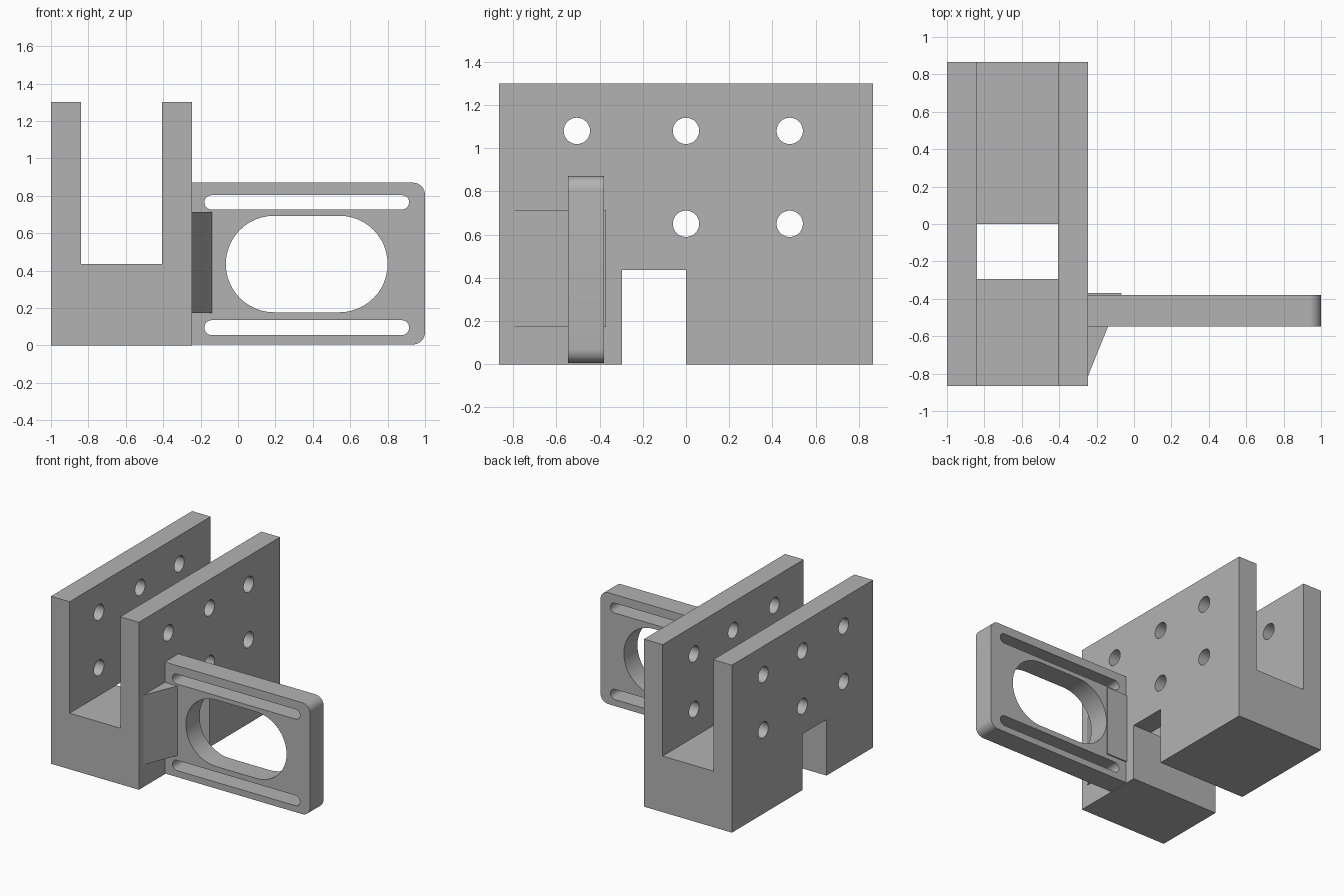
import bpy, bmesh, math
from mathutils import Vector

if "Cube" in bpy.data.objects:
    bpy.data.objects.remove(bpy.data.objects["Cube"])

grey = bpy.data.materials.new("light grey")
grey.diffuse_color = (0.45, 0.45, 0.45, 1)
grey.use_nodes = True
grey.node_tree.nodes["Principled BSDF"].inputs["Base Color"].default_value = grey.diffuse_color


def prism(name, outline, lift, direction):
    """Extrude a closed outline (2D points placed by lift) along direction."""
    bm = bmesh.new()
    face = bm.faces.new([bm.verts.new(lift(a, b)) for a, b in outline])
    new = bmesh.ops.extrude_face_region(bm, geom=[face])["geom"]
    verts = [v for v in new if isinstance(v, bmesh.types.BMVert)]
    bmesh.ops.translate(bm, verts=verts, vec=Vector(direction))
    bmesh.ops.recalc_face_normals(bm, faces=bm.faces)
    mesh = bpy.data.meshes.new(name)
    bm.to_mesh(mesh)
    bm.free()
    obj = bpy.data.objects.new(name, mesh)
    bpy.context.collection.objects.link(obj)
    mesh.materials.append(grey)
    return obj


def along_y(name, outline, y0, y1):
    return prism(name, outline, lambda x, z: (x, y0, z), (0, y1 - y0, 0))


def along_x(name, outline, x0, x1):
    return prism(name, outline, lambda y, z: (x0, y, z), (x1 - x0, 0, 0))


def arc(cx, cz, r, a0, a1, n):
    angles = [math.radians(a0 + (a1 - a0) * i / n) for i in range(n + 1)]
    return [(cx + r * math.cos(a), cz + r * math.sin(a)) for a in angles]


def stadium(x0, x1, z0, z1, n):
    r, cz = (z1 - z0) / 2, (z0 + z1) / 2
    return arc(x1 - r, cz, r, -90, 90, n) + arc(x0 + r, cz, r, 90, 270, n)


def rect(a0, a1, b0, b1):
    return [(a0, b0), (a1, b0), (a1, b1), (a0, b1)]


def finish(obj, cutters):
    """Cut the openings, then shade curved walls smooth."""
    bpy.context.view_layer.objects.active = obj
    for c in cutters:
        mod = obj.modifiers.new("cut", "BOOLEAN")
        mod.operation, mod.solver, mod.object = "DIFFERENCE", "EXACT", c
        bpy.ops.object.modifier_apply(modifier=mod.name)
        bpy.data.objects.remove(c)
    bpy.ops.object.select_all(action="DESELECT")
    obj.select_set(True)
    bpy.ops.object.shade_smooth_by_angle(angle=math.radians(30))


# U-shaped channel block
channel = along_y("channel_block", [
    (-1, 0), (-0.245, 0), (-0.245, 1.3), (-0.405, 1.3),
    (-0.405, 0.435), (-0.84, 0.435), (-0.84, 1.3), (-1, 1.3)], -0.865, 0.865)

# Floor notch and bolt holes through both walls
cutters = [along_x("notch_cutter", rect(-0.295, 0, -0.2, 0.435), -1.2, 0)]
for y in (-0.505, 0, 0.48):
    for z in (0.65, 1.08):
        cutters.append(along_x("hole_cutter", arc(y, z, 0.061, 0, 348.75, 31), -1.2, 0))
finish(channel, cutters)

# Side arm with rounded outer corners, large window and two long slots
arm = along_y("side_arm", [(-0.245, 0.005)]
              + arc(0.935, 0.07, 0.065, -90, 0, 10)
              + arc(0.935, 0.805, 0.065, 0, 90, 10)
              + [(-0.245, 0.87)], -0.547, -0.38)
openings = [(-0.065, 0.8, 0.177, 0.693, 24), (-0.18, 0.915, 0.055, 0.135, 12),
            (-0.18, 0.915, 0.727, 0.803, 12)]
finish(arm, [along_y("window_cutter", stadium(*o), -0.8, -0.2) for o in openings])

# Triangular gusset bracing the arm against the channel
prism("gusset", [(-0.245, -0.81), (-0.066, -0.37), (-0.245, -0.37)],
      lambda x, y: (x, y, 0.172), (0, 0, 0.541))
